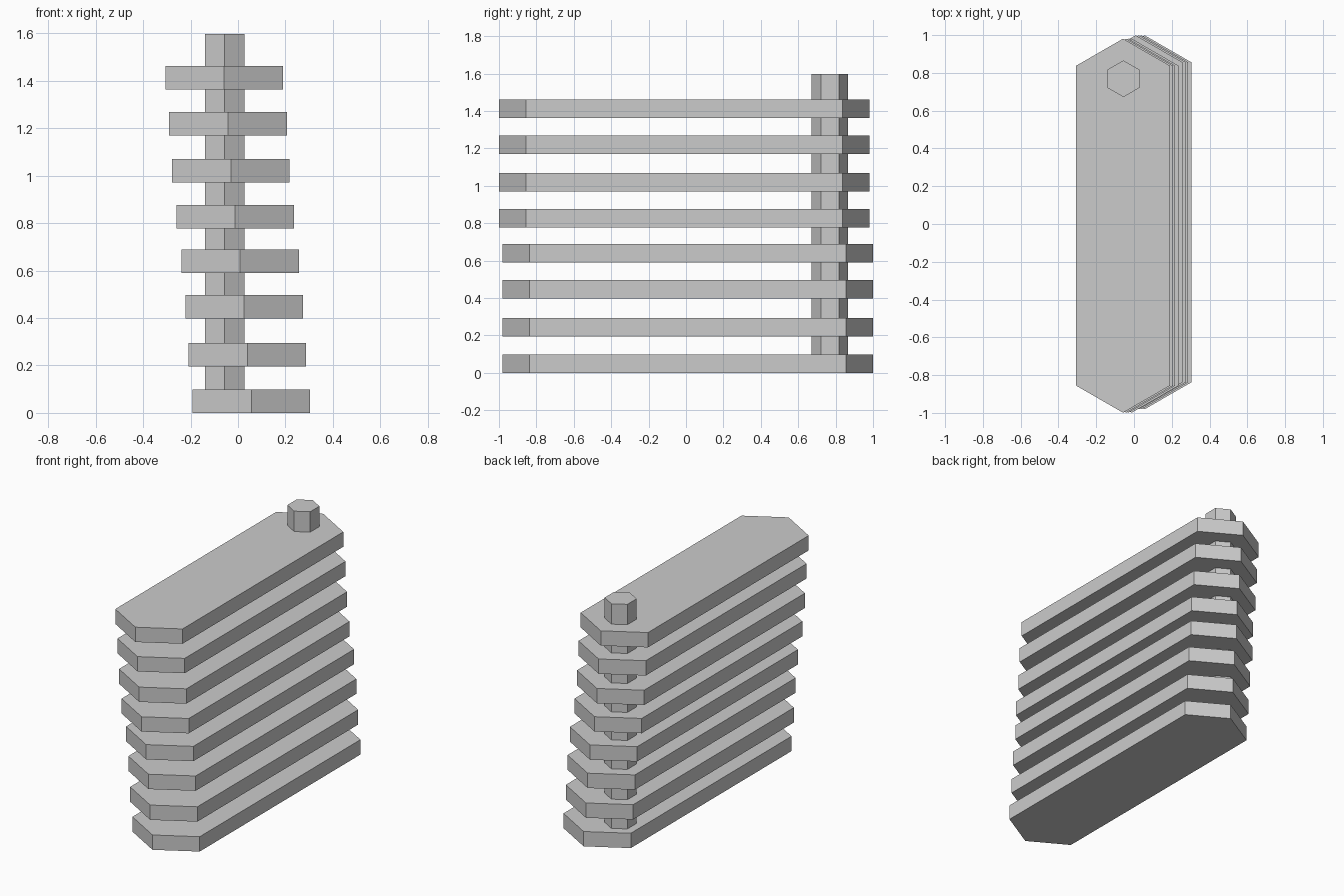
import bpy, bmesh

if "Cube" in bpy.data.objects:
    bpy.data.objects.remove(bpy.data.objects["Cube"])


def prism(name, outline, z0, z1):
    """Extrude a flat outline straight up from z0 to z1."""
    bm = bmesh.new()
    face = bm.faces.new([bm.verts.new((x, y, z0)) for x, y in outline])
    top = bmesh.ops.extrude_face_region(bm, geom=[face])["geom"]
    bmesh.ops.translate(bm, vec=(0, 0, z1 - z0),
                        verts=[v for v in top if isinstance(v, bmesh.types.BMVert)])
    bmesh.ops.recalc_face_normals(bm, faces=bm.faces)
    mesh = bpy.data.meshes.new(name)
    bm.to_mesh(mesh)
    bm.free()
    obj = bpy.data.objects.new(name, mesh)
    bpy.context.collection.objects.link(obj)
    return obj


def pointed_outline(cx, cy, half_width, shoulder, tip):
    """Six-sided outline with points at the front and back."""
    w, s, t = half_width, shoulder, tip
    pts = [(w, -s), (w, s), (0, t), (-w, s), (-w, -s), (0, -t)]
    return [(cx + x, cy + y) for x, y in pts]


# Stack of slats: centre x, centre y, bottom z
slats = [(0.056, 0.009, 0.0), (0.039, 0.009, 0.195),
         (0.026, 0.009, 0.397), (0.009, 0.009, 0.590),
         (-0.012, -0.009, 0.777), (-0.030, -0.009, 0.970),
         (-0.042, -0.009, 1.170), (-0.058, -0.009, 1.362)]
for i, (x, y, z) in enumerate(slats):
    prism(f"slat_{i + 1}", pointed_outline(x, y, 0.248, 0.847, 0.990), z, z + 0.099)

# Hexagonal pivot post through the back of the stack
prism("pivot_post", pointed_outline(-0.056, 0.769, 0.084, 0.0485, 0.097), 0.05, 1.597)
